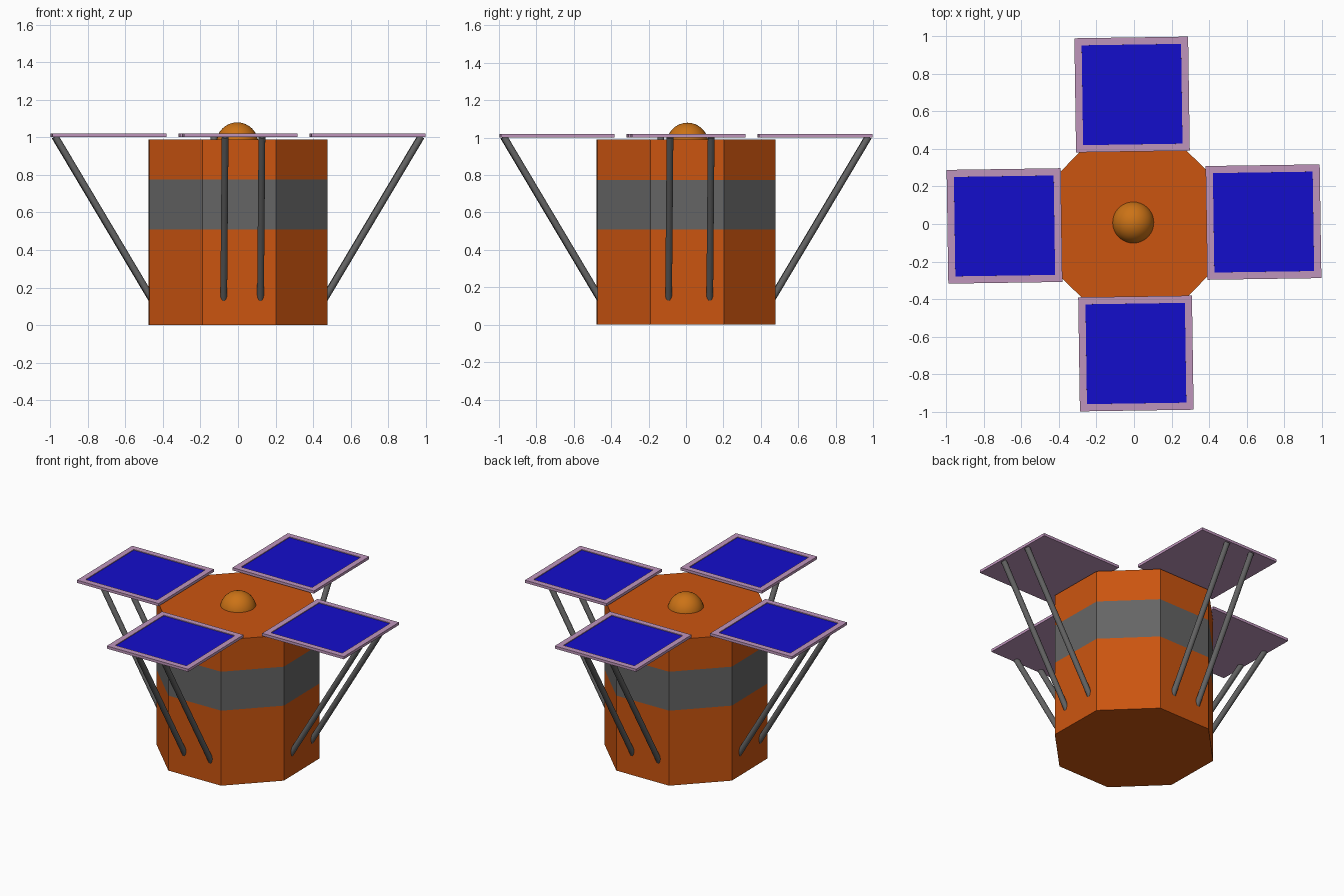
import bpy, bmesh, math
from mathutils import Matrix, Vector

if "Cube" in bpy.data.objects:
    bpy.data.objects.remove(bpy.data.objects["Cube"])

TWIST = math.radians(0.85)   # whole model is turned very slightly
APOTHEM = 0.475


def material(name, rgb):
    m = bpy.data.materials.new(name)
    m.diffuse_color = (*rgb, 1)
    m.use_nodes = True
    m.node_tree.nodes["Principled BSDF"].inputs["Base Color"].default_value = m.diffuse_color
    return m


ORANGE = material("orange", (0.60, 0.09, 0.005))
AMBER = material("amber", (0.60, 0.17, 0.008))
GREY = material("dark_grey", (0.13, 0.13, 0.13))
MAUVE = material("mauve", (0.52, 0.30, 0.50))
BLUE = material("blue", (0.007, 0.004, 0.60))


def finish(name, bm, mats, turn=0.0):
    bm.transform(Matrix.Rotation(turn + TWIST, 4, "Z"))
    bmesh.ops.recalc_face_normals(bm, faces=bm.faces)
    me = bpy.data.meshes.new(name)
    bm.to_mesh(me)
    bm.free()
    for m in mats:
        me.materials.append(m)
    ob = bpy.data.objects.new(name, me)
    bpy.context.collection.objects.link(ob)
    return ob


def smooth(ob):
    bpy.ops.object.select_all(action="DESELECT")
    ob.select_set(True)
    bpy.context.view_layer.objects.active = ob
    bpy.ops.object.shade_smooth_by_angle()


# Octagonal body with a flush grey band
bm = bmesh.new()
radius = APOTHEM / math.cos(math.pi / 8)
rings = []
for z in (0, 0.51, 0.775, 0.99):
    rings.append([bm.verts.new((radius * math.cos(a), radius * math.sin(a), z))
                  for a in [math.pi / 8 + i * math.pi / 4 for i in range(8)]])
for level in range(3):
    lo, hi = rings[level], rings[level + 1]
    for i in range(8):
        j = (i + 1) % 8
        f = bm.faces.new((lo[i], lo[j], hi[j], hi[i]))
        f.material_index = int(level == 1)
bm.faces.new(rings[0][::-1])
bm.faces.new(rings[-1])
finish("body", bm, [ORANGE, GREY])

# Dome on the lid
bm = bmesh.new()
bmesh.ops.create_uvsphere(bm, u_segments=32, v_segments=16, radius=0.112,
                          matrix=Matrix.Translation((-0.004, 0.008, 0.968)))
smooth(finish("dome", bm, [AMBER]))


def panel(name, turn):
    # Square plate with a slightly recessed blue cell
    bm = bmesh.new()
    bmesh.ops.create_cube(bm, size=1, matrix=Matrix.Translation((0.69, 0, 1.011))
                          @ Matrix.Diagonal((0.608, 0.606, 0.018, 1)))
    top = max(bm.faces, key=lambda f: f.calc_center_median().z)
    bmesh.ops.inset_individual(bm, faces=[top], thickness=0.054, depth=0)
    bmesh.ops.inset_individual(bm, faces=[top], thickness=0.0001, depth=-0.005)
    top.material_index = 1
    finish(name, bm, [MAUVE, BLUE], turn)


def strut(name, turn, y):
    # Slanted rod from the body side to the outer edge of the panel
    a, b = Vector((0.452, y, 0.125)), Vector((0.975, y, 1.004))
    d = b - a
    bm = bmesh.new()
    bmesh.ops.create_cone(bm, cap_ends=True, segments=16, radius1=0.018,
                          radius2=0.018, depth=d.length,
                          matrix=Matrix.Translation((a + b) / 2)
                          @ d.to_track_quat("Z", "Y").to_matrix().to_4x4())
    smooth(finish(name, bm, [GREY], turn))


# Four panels, each carried by two struts
for i, side in enumerate(("right", "back", "left", "front")):
    turn = i * math.pi / 2
    panel(side + "_panel", turn)
    low, high = (-0.10, 0.12) if i % 2 == 0 else (-0.083, 0.113)
    strut(side + "_strut_a", turn, low)
    strut(side + "_strut_b", turn, high)
